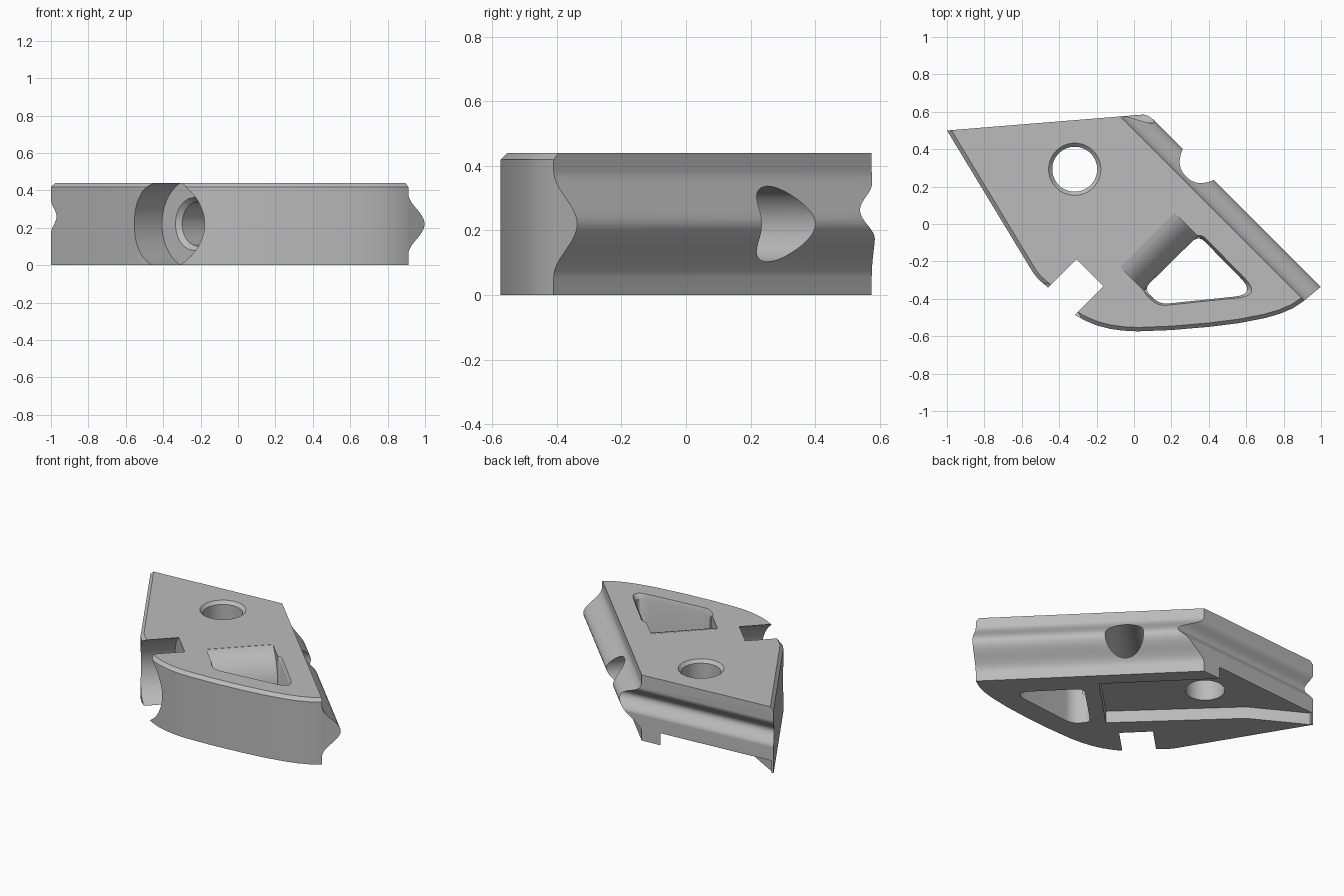
import bpy, bmesh
from math import sin, cos, pi, radians
from mathutils import Vector

cube = bpy.data.objects.get("Cube")
if cube:
    bpy.data.objects.remove(cube, do_unlink=True)

X, Y, Z = Vector((1, 0, 0)), Vector((0, 1, 0)), Vector((0, 0, 1))
BORE = Vector((1, 1, 0)).normalized()      # across the ridge
ALONG = Vector((1, -1, 0)).normalized()    # along the ridge
BACK = Vector((1, 0.081, 0)).normalized()  # along the back face
BACK_OUT = Z.cross(BACK)
HEIGHT = 0.44


def loft(name, profile, origin, u, v, step, scale=1.0):
    """Sweep a 2D profile along a step, scaling its far end about its middle."""
    bm = bmesh.new()
    mid = sum((Vector(p) for p in profile), Vector((0, 0))) / len(profile)
    rings = []
    for k, offset in ((1.0, Vector()), (scale, step)):
        ring = []
        for p in profile:
            q = mid + (Vector(p) - mid) * k
            ring.append(bm.verts.new(origin + u * q.x + v * q.y + offset))
        rings.append(ring)
        bm.faces.new(ring)
    n = len(profile)
    for i in range(n):
        j = (i + 1) % n
        bm.faces.new((rings[0][i], rings[0][j], rings[1][j], rings[1][i]))
    bmesh.ops.recalc_face_normals(bm, faces=bm.faces)
    mesh = bpy.data.meshes.new(name)
    bm.to_mesh(mesh)
    bm.free()
    obj = bpy.data.objects.new(name, mesh)
    bpy.context.collection.objects.link(obj)
    return obj


def circle(r, n=64):
    return [(r * cos(2 * pi * i / n), r * sin(2 * pi * i / n)) for i in range(n)]


def rounded(corners, n=8):
    """Round each (x, y, tangent length) corner with a short curve."""
    out = []
    for i, (x, y, t) in enumerate(corners):
        c = Vector((x, y))
        a = c + (Vector(corners[i - 1][:2]) - c).normalized() * t
        b = c + (Vector(corners[(i + 1) % len(corners)][:2]) - c).normalized() * t
        for k in range(n + 1):
            f = k / n
            out.append(tuple(a * (1 - f) ** 2 + c * 2 * f * (1 - f) + b * f * f))
    return out


def wave(base, height, centre, half):
    """Profile side that swells smoothly around one height."""
    pts = [(base, -0.2)]
    for i in range(33):
        t = -1 + i / 16
        pts.append((base + height * 0.5 * (1 + cos(pi * t)), centre + half * t))
    return pts + [(base, 0.7)]


# Main block, a little oversize at the back and ridge, trimmed by the cutters
left_front = [(-1.03, 0.55), (-0.54, -0.26), (-0.51, -0.297), (-0.465, -0.335),
              (-0.31, -0.49), (-0.26, -0.517), (-0.2, -0.542), (-0.13, -0.56),
              (-0.06, -0.57), (0.02, -0.574), (0.2, -0.567), (0.4, -0.55),
              (0.56, -0.53), (0.7, -0.503), (0.78, -0.48), (0.85, -0.45),
              (0.91, -0.41), (1.03, -0.31)]
body = loft("clamp_body", left_front + [(1.06, -0.27), (0.12, 0.65)],
            Vector(), X, Y, Z * HEIGHT)

# Chamfer along the top of the left and front sides
bm = bmesh.new()
bm.from_mesh(body.data)
rim = {(round(x, 3), round(y, 3)) for x, y in left_front}
edges = [e for e in bm.edges if all(
    v.co.z > HEIGHT - 0.01 and (round(v.co.x, 3), round(v.co.y, 3)) in rim
    for v in e.verts)]
bmesh.ops.bevel(bm, geom=edges, offset=0.021, offset_type='OFFSET',
                segments=1, affect='EDGES')
bm.to_mesh(body.data)
bm.free()

cutters = []


def cut(*args):
    cutters.append(loft("cutter", *args))


# Ridge side and grooved back face
cut(wave(0.354, 0.113, 0.22, 0.165) + [(0.9, 0.7), (0.9, -0.2)],
    ALONG * -1.5, BORE, Z, ALONG * 3)
cut(wave(0, -0.05, 0.26, 0.09) + [(0.4, 0.7), (0.4, -0.2)],
    Vector((-1, 0.5, 0)) - BACK * 0.5, BACK_OUT, Z, BACK * 3)

# Bolt bore with a counterbore and a chamfered mouth
axis = ALONG * 0.018 + Z * 0.22
cut(circle(0.117), axis - BORE * 0.5, ALONG, Z, BORE * 1.3)
cut(circle(0.243, 96), axis - BORE * 0.9, ALONG, Z, BORE * 0.55)
cut(circle(0.15), axis - BORE * 0.36, ALONG, Z, BORE * 0.05, 0.7)

# Upright hole with a countersink
hole = Vector((-0.317, 0.293, 0))
cut(circle(0.12), hole - Z * 0.1, X, Y, Z * 0.7)
cut(circle(0.11), hole + Z * 0.41, X, Y, Z * 0.04, 1.36)

# Window with a chamfered rim and a sloping inner wall
window = rounded([(0.055, -0.345, 0.04), (0.135, -0.43, 0.05),
                  (0.655, -0.376, 0.12), (0.345, -0.06, 0.05)])
cut(window, Z * -0.1, X, Y, Z * 0.7)
cut(window, Z * 0.41, X, Y, Z * 0.04, 1.1)
slope = [(0.09 + 0.2 * sin(a), 0.2 + 0.24 * cos(a))
         for a in (radians(6 + 7 * i) for i in range(13))]
cut([(0.09, 0.5)] + slope + [(0.33, 0.2), (0.33, 0.5)],
    BORE * -0.215, ALONG, Z, BORE * 0.41)

# Shallow pocket under the block, open at the back
cut([(0.315, 0.045), (-0.02, -0.29), (-0.64, 0.3), (-0.985, 0.49),
     (-0.98, 0.75), (-0.39, 0.75)], Z * -0.1, X, Y, Z * 0.18)

for c in cutters:
    c.hide_render = True
    mod = body.modifiers.new("cut", 'BOOLEAN')
    mod.operation = 'DIFFERENCE'
    mod.solver = 'EXACT'
    mod.object = c

# Bake the cuts and drop the cutters
bpy.context.view_layer.update()
depsgraph = bpy.context.evaluated_depsgraph_get()
result = bpy.data.meshes.new_from_object(body.evaluated_get(depsgraph))
body.modifiers.clear()
body.data = result
for c in cutters:
    bpy.data.objects.remove(c, do_unlink=True)

grey = bpy.data.materials.new("plain_grey")
grey.use_nodes = True
colour = (0.5, 0.5, 0.5, 1)
grey.diffuse_color = colour
grey.node_tree.nodes["Principled BSDF"].inputs["Base Color"].default_value = colour
body.data.materials.clear()
body.data.materials.append(grey)

bpy.ops.object.select_all(action='DESELECT')
body.select_set(True)
bpy.context.view_layer.objects.active = body
bpy.ops.object.shade_smooth_by_angle(angle=radians(30))
